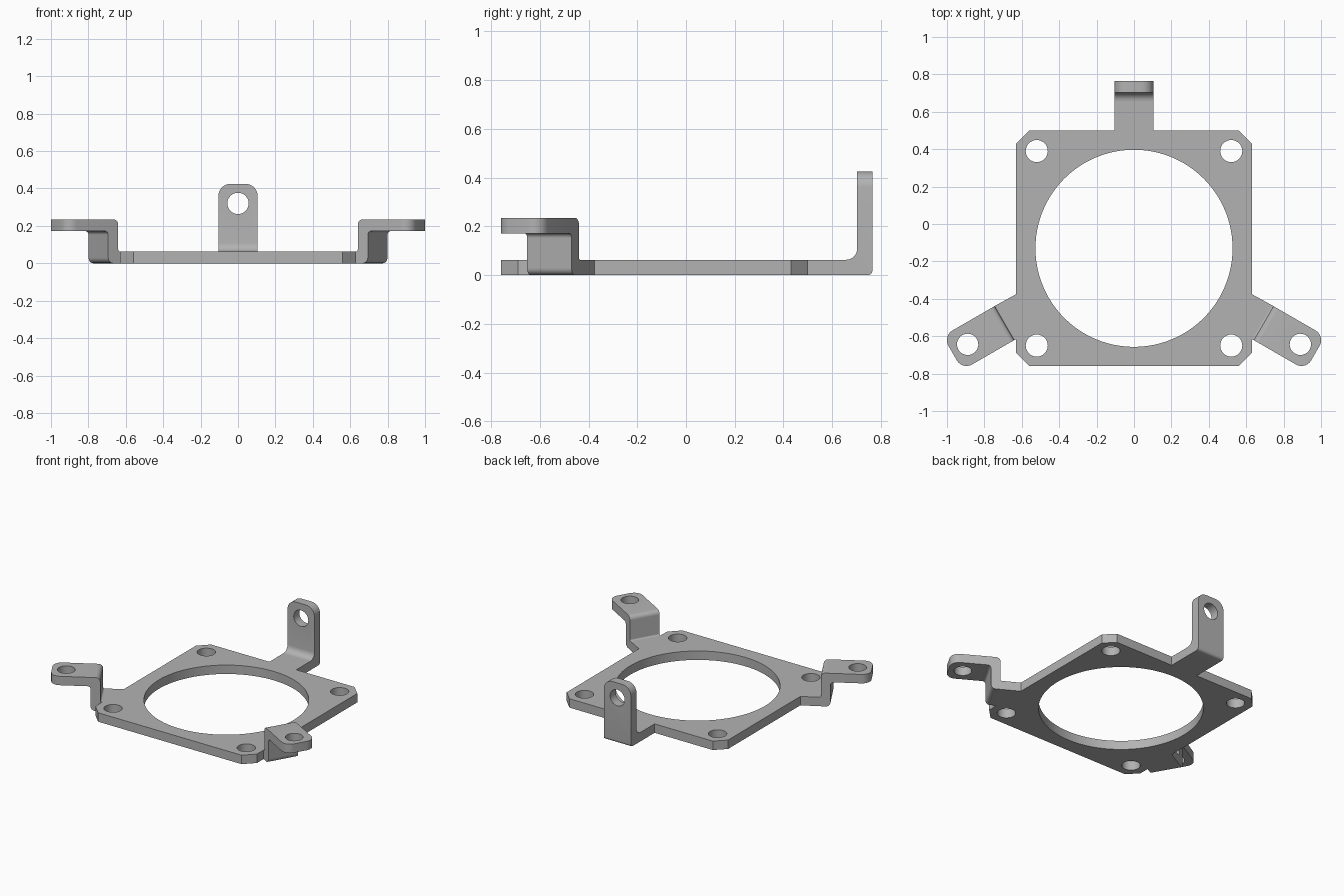
import bpy, bmesh, math
from mathutils import Matrix, Vector

cube = bpy.data.objects.get("Cube")
if cube:
    bpy.data.objects.remove(cube)

CENTRE_Y = -0.13      # centre of the big opening
THICK = 0.063
HALF = 0.105          # half width of each bracket
HOLE = 0.057

grey = bpy.data.materials.new("metal grey")
grey.use_nodes = True
grey.diffuse_color = (0.45, 0.45, 0.45, 1)
grey.node_tree.nodes["Principled BSDF"].inputs["Base Color"].default_value = (0.45, 0.45, 0.45, 1)


def fillet(corners, steps=6):
    """Round the corners (x, y, radius) of a right-angled outline."""
    out = []
    for i, (x, y, r) in enumerate(corners):
        p = Vector((x, y))
        if r == 0:
            out.append(p)
            continue
        a = (Vector(corners[i - 1][:2]) - p).normalized() * r
        b = (Vector(corners[(i + 1) % len(corners)][:2]) - p).normalized() * r
        for k in range(steps + 1):
            t = math.pi / 2 * k / steps
            out.append(p + a * (1 - math.sin(t)) + b * (1 - math.cos(t)))
    return out


def prism(points, direction):
    bm = bmesh.new()
    face = bm.faces.new([bm.verts.new(p) for p in points])
    new = bmesh.ops.extrude_face_region(bm, geom=[face])["geom"]
    bmesh.ops.translate(bm, vec=direction, verts=[v for v in new if isinstance(v, bmesh.types.BMVert)])
    bmesh.ops.recalc_face_normals(bm, faces=bm.faces)
    return bm


def make_object(name, bm, matrix=Matrix()):
    bm.transform(matrix)
    mesh = bpy.data.meshes.new(name)
    bm.to_mesh(mesh)
    bm.free()
    mesh.materials.append(grey)
    obj = bpy.data.objects.new(name, mesh)
    bpy.context.collection.objects.link(obj)
    return obj


def activate(obj):
    bpy.ops.object.select_all(action='DESELECT')
    obj.select_set(True)
    bpy.context.view_layer.objects.active = obj


def drill(obj, place, radius, segments=32):
    """Cut a round hole along the z axis of the matrix place."""
    bm = bmesh.new()
    bmesh.ops.create_cone(bm, cap_ends=True, segments=segments, radius1=radius, radius2=radius, depth=0.3)
    cutter = make_object("hole_cutter", bm, place)
    cutter.hide_render = True
    mod = obj.modifiers.new("hole", 'BOOLEAN')
    mod.operation, mod.solver, mod.object = 'DIFFERENCE', 'EXACT', cutter
    activate(obj)
    bpy.ops.object.modifier_apply(modifier=mod.name)
    bpy.data.objects.remove(cutter)


def finish(obj):
    activate(obj)
    bpy.ops.object.shade_smooth_by_angle(angle=math.radians(30))


def radial(degrees):
    return Matrix.Translation((0, CENTRE_Y, 0)) @ Matrix.Rotation(math.radians(degrees), 4, 'Z')


def bracket(name, profile, end_axis, radius, degrees, hole):
    """Bent strip: side profile swept across its width, free end rounded and drilled."""
    bm = prism([(p.x, -HALF, p.y) for p in fillet(profile)], (0, 2 * HALF, 0))
    end = max(v.co[end_axis] for v in bm.verts)
    edges = [e for e in bm.edges
             if all(abs(v.co[end_axis] - end) < 1e-4 for v in e.verts)
             and abs(e.verts[0].co.y - e.verts[1].co.y) < 1e-4]
    bmesh.ops.bevel(bm, geom=edges, offset=radius, segments=8, profile=0.5, affect='EDGES')
    bmesh.ops.recalc_face_normals(bm, faces=bm.faces)
    obj = make_object(name, bm, radial(degrees))
    drill(obj, radial(degrees) @ hole, HOLE)
    finish(obj)


# Base plate outline, with flat stubs where the brackets begin
ARM_START, TAB_START = 0.79, 0.78
stub = [radial(-30) @ Vector((ARM_START, s * HALF, 0)) for s in (-1, 1)]
right = [(0.56, -0.76), (0.63, -0.69), stub[0].xy, stub[1].xy, (0.63, -0.375),
         (0.63, 0.43), (0.56, 0.5), (HALF, 0.5), (HALF, CENTRE_Y + TAB_START)]
outline = right + [(-x, y) for x, y in reversed(right)]
plate = make_object("base_plate", prism([(x, y, 0) for x, y in outline], (0, 0, THICK)))
drill(plate, radial(0), 0.527, 96)
for x in (-0.52, 0.52):
    for y in (-0.65, 0.39):
        drill(plate, Matrix.Translation((x, y, 0)), HOLE + 0.002)
finish(plate)

# Two stepped side arms
arm = [(ARM_START, 0, 0), (0.862, 0, 0.03), (0.862, 0.172, 0.02), (1.12, 0.172, 0),
       (1.12, 0.235, 0), (0.8, 0.235, 0.03), (0.8, THICK, 0.01), (ARM_START, THICK, 0)]
for name, angle in (("left_arm", -30), ("right_arm", 210)):
    bracket(name, arm, 0, 0.06, angle, Matrix.Translation((1.027, 0, 0.2)))

# Upright tab at the back
tab = [(TAB_START, 0, 0), (0.895, 0, 0.02), (0.895, 0.425, 0), (0.832, 0.425, 0),
       (0.832, THICK, 0.045), (TAB_START, THICK, 0)]
bracket("back_tab", tab, 2, 0.065, 90,
        Matrix.Translation((0.86, 0, 0.32)) @ Matrix.Rotation(math.pi / 2, 4, 'Y'))
